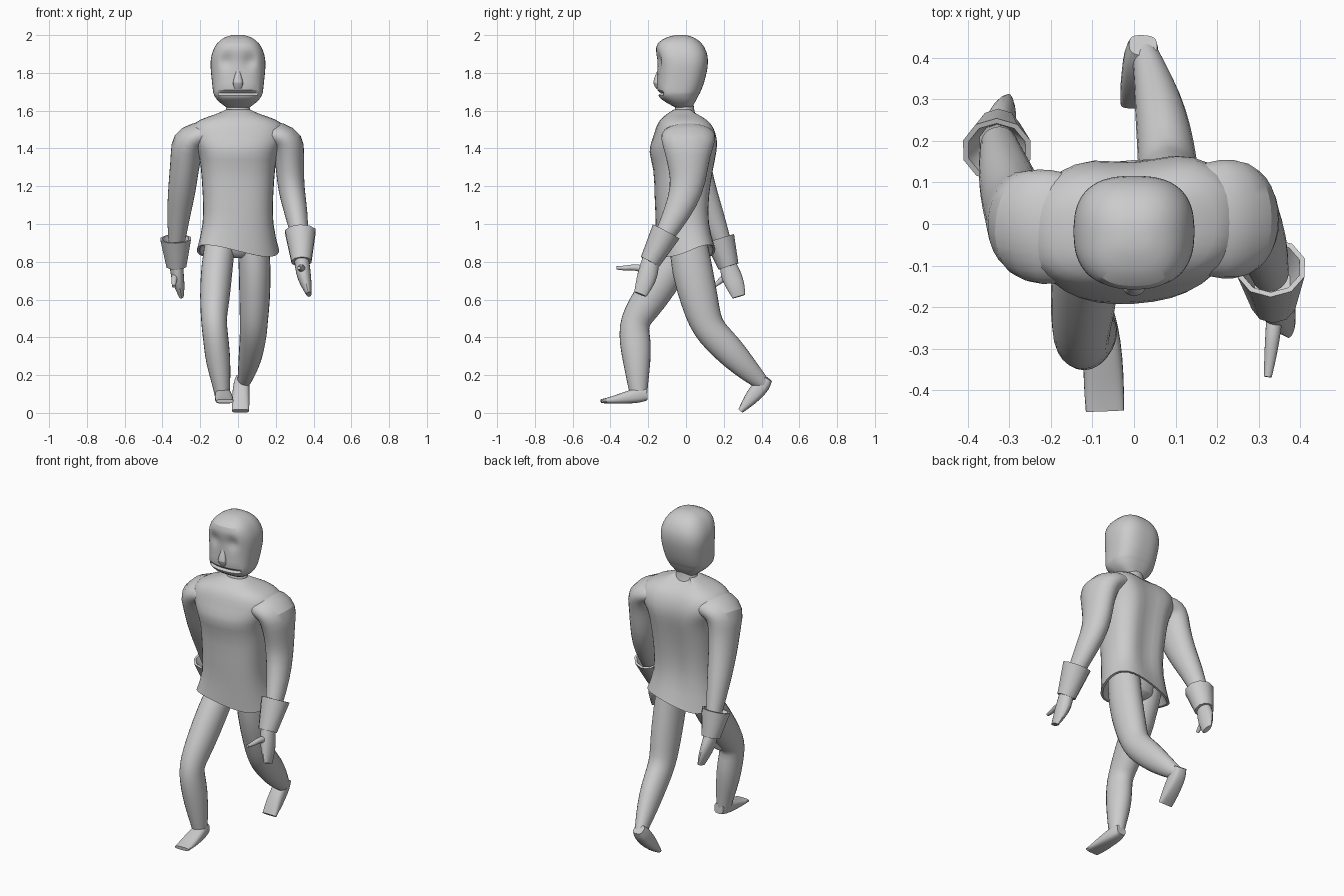
import bpy, bmesh, math
from mathutils import Vector as V


def loft(name, rings, n=12, e=2.0, hard=(), tweak=None, sub=1):
    """Skin a list of (centre, u, v) superellipse rings; 'hard' rings keep a crease."""
    bm = bmesh.new()
    layer = bm.edges.layers.float.new("crease_edge")
    k = 1.03 if sub else 1.0
    loops = []
    for c, u, v in rings:
        loop = []
        for i in range(n):
            a = 2 * math.pi * (i + .5) / n
            ca, sa = math.cos(a), math.sin(a)
            p = c + u * (k * math.copysign(abs(ca) ** (2 / e), ca)) \
                  + v * (k * math.copysign(abs(sa) ** (2 / e), sa))
            loop.append(bm.verts.new(tweak(p) if tweak else p))
        loops.append(loop)
    for a, b in zip(loops, loops[1:]):
        for i in range(n):
            j = (i + 1) % n
            bm.faces.new((a[i], a[j], b[j], b[i]))
    bm.faces.new(loops[0][::-1])
    bm.faces.new(loops[-1])
    for h in {0, len(rings) - 1, *hard}:
        for i in range(n):
            ed = bm.edges.get((loops[h][i], loops[h][(i + 1) % n]))
            ed[layer] = 1.0
    bmesh.ops.recalc_face_normals(bm, faces=bm.faces)
    me = bpy.data.meshes.new(name)
    bm.to_mesh(me)
    bm.free()
    ob = bpy.data.objects.new(name, me)
    bpy.context.collection.objects.link(ob)
    if sub:
        m = ob.modifiers.new("smooth", "SUBSURF")
        m.levels = m.render_levels = sub
    bpy.ops.object.select_all(action='DESELECT')
    ob.select_set(True)
    bpy.context.view_layer.objects.active = ob
    bpy.ops.object.shade_smooth_by_angle(angle=math.radians(50))
    return ob


def tube(name, pts, ref='X', axis=None, **kw):
    """Limb along points (x, y, z, half width, half depth)."""
    P = [V(p[:3]) for p in pts]
    rings = []
    for i, p in enumerate(pts):
        t = axis or P[min(i + 1, len(P) - 1)] - P[max(i - 1, 0)]
        t = t.normalized()
        if ref == 'X':
            v = t.cross(V((1, 0, 0))).normalized()
            u = v.cross(t).normalized()
        else:
            u = t.cross(V((0, 1, 0))).normalized()
            v = u.cross(t).normalized()
        rings.append((P[i], u * p[3], v * p[4]))
    return loft(name, rings, **kw)


def stack(name, levels, yaw=0.0, **kw):
    """Upright body from levels (z, half width, front y, back y)."""
    return loft(name, [(V((0, (f + b) / 2, z)), V((w, w * yaw, 0)), V((0, (b - f) / 2, 0)))
                       for z, w, f, b in levels], **kw)


# tunic: swinging hem, spine groove
def tunic_shape(p):
    if p.z < .88:
        p.z += .033 * max(-1, min(1, p.x / .13)) * max(-1, min(1, p.y / .1))
        if p.y < 0:
            p.y += .12 * p.x      # pushed out by the forward thigh
    if p.z > .97 and p.y > .04 and abs(p.x) < .05:
        p.y -= .035
    return p


stack("tunic", [(.95, .15, -.12, .09), (.857, .20, -.145, .14), (.857, .215, -.155, .152),
                (1.0, .178, -.155, .12), (1.15, .183, -.165, .125), (1.3, .193, -.165, .15),
                (1.385, .205, -.2, .17), (1.45, .25, -.172, .172), (1.515, .255, -.155, .15),
                (1.555, .20, -.135, .115), (1.582, .11, -.10, .08), (1.605, .065, -.065, .05)],
      yaw=.06, n=18, e=2.6, hard=(1, 2), tweak=tunic_shape)
stack("neck", [(1.55, .085, -.08, .06), (1.61, .06, -.055, .04), (1.67, .06, -.055, .04)])
stack("hips", [(.82, .05, -.05, .05), (.84, .12, -.08, .09), (.9, .16, -.1, .1),
               (.97, .15, -.1, .09)], n=12)


# head: eye sockets and mouth pressed into the face
def face_shape(p):
    if p.y < -.08:
        d = math.hypot((abs(p.x) - .06) / .042, (p.z - 1.865) / .04)
        p.y += .022 * max(0, 1 - d * d)
        if abs(p.z - 1.692) < .004 and abs(p.x) < .1:
            p.y += .03
    return p


stack("head", [(1.615, .055, -.05, .03), (1.635, .085, -.09, .04), (1.66, .112, -.13, .055),
               (1.684, .124, -.152, .065), (1.692, .127, -.148, .07), (1.702, .129, -.155, .075),
               (1.75, .134, -.148, .094), (1.81, .14, -.147, .108), (1.84, .142, -.147, .112),
               (1.87, .141, -.15, .113), (1.91, .134, -.156, .108), (1.96, .11, -.155, .082),
               (1.99, .07, -.10, .04), (2.0, .03, -.055, .0)],
      n=40, e=2.6, tweak=face_shape)
tube("nose", [(0, -.135, 1.83, .010, .010), (0, -.145, 1.79, .016, .015),
              (0, -.160, 1.748, .032, .022), (0, -.145, 1.722, .024, .015)], n=8)

# arms with round shoulders: the one at +x swings forward, the other back
tube("forward_arm", [(.13, .01, 1.475, .06, .125), (.215, .012, 1.472, .078, .148),
                     (.266, .012, 1.432, .094, .14), (.271, .01, 1.36, .079, .118),
                     (.276, .012, 1.28, .074, .102), (.282, .005, 1.18, .070, .088),
                     (.308, -.045, 1.06, .062, .072), (.328, -.12, .93, .045, .05)], ref='Y', n=14)
tube("rear_arm", [(-.13, -.012, 1.475, .06, .125), (-.215, -.008, 1.472, .078, .143),
                  (-.268, 0, 1.432, .096, .132), (-.275, .015, 1.36, .081, .112),
                  (-.287, .042, 1.27, .076, .098), (-.298, .08, 1.17, .073, .084),
                  (-.313, .13, 1.06, .063, .068), (-.325, .19, .91, .045, .048)], ref='Y', n=14)

# flared hollow cuffs
for name, top, low in (("forward_cuff", V((.33, -.105, .96)), V((.336, -.19, .80))),
                       ("rear_cuff", V((-.33, .178, .922)), V((-.326, .225, .775)))):
    deep = top.lerp(low, .4)
    tube(name, [(*low, .055, .055), (*top, .085, .08), (*top, .072, .067), (*deep, .045, .045)],
         ref='Y', axis=low - top, n=10, sub=0)

# mitten hands with thumbs
tube("forward_hand", [(.336, -.185, .82, .04, .045), (.345, -.2, .74, .042, .058),
                      (.362, -.222, .675, .03, .048), (.375, -.242, .628, .014, .036)], ref='Y', n=10)
tube("forward_thumb", [(.34, -.2, .75, .022, .025), (.335, -.26, .775, .02, .018),
                       (.328, -.32, .765, .016, .015), (.322, -.368, .768, .01, .009)], n=8)
tube("rear_hand", [(-.326, .22, .79, .038, .045), (-.322, .24, .725, .036, .058),
                   (-.308, .265, .665, .028, .05), (-.3, .28, .616, .013, .036)], ref='Y', n=10)
tube("rear_thumb", [(-.33, .24, .745, .02, .022), (-.338, .195, .71, .018, .018),
                    (-.34, .148, .67, .01, .01)], n=8)

# legs
tube("forward_leg", [(-.09, .02, .93, .08, .08), (-.113, -.08, .77, .086, .098),
                     (-.123, -.195, .6, .08, .094), (-.128, -.255, .515, .07, .082),
                     (-.126, -.277, .46, .068, .079), (-.115, -.268, .37, .068, .085),
                     (-.105, -.26, .27, .067, .074), (-.088, -.255, .15, .048, .055),
                     (-.083, -.25, .09, .04, .045)])
tube("rear_leg", [(.08, .01, .92, .085, .10), (.09, .03, .76, .086, .112),
                  (.088, .075, .58, .082, .1), (.084, .10, .49, .075, .09),
                  (.082, .135, .425, .073, .084), (.073, .215, .345, .068, .084),
                  (.058, .295, .26, .058, .07), (.036, .38, .178, .038, .048),
                  (.025, .415, .15, .032, .035)])

# square-toed feet
tube("forward_foot", [(-.08, -.205, .098, .03, .03), (-.08, -.245, .095, .042, .042),
                      (-.075, -.32, .08, .048, .032), (-.072, -.40, .066, .048, .018),
                      (-.07, -.45, .062, .046, .010)], n=12, e=3)
tube("rear_foot", [(.022, .43, .185, .034, .03), (.018, .405, .15, .043, .046),
                   (.015, .355, .09, .046, .04), (.013, .315, .042, .047, .026),
                   (.013, .288, .01, .045, .014)], n=12, e=3)
